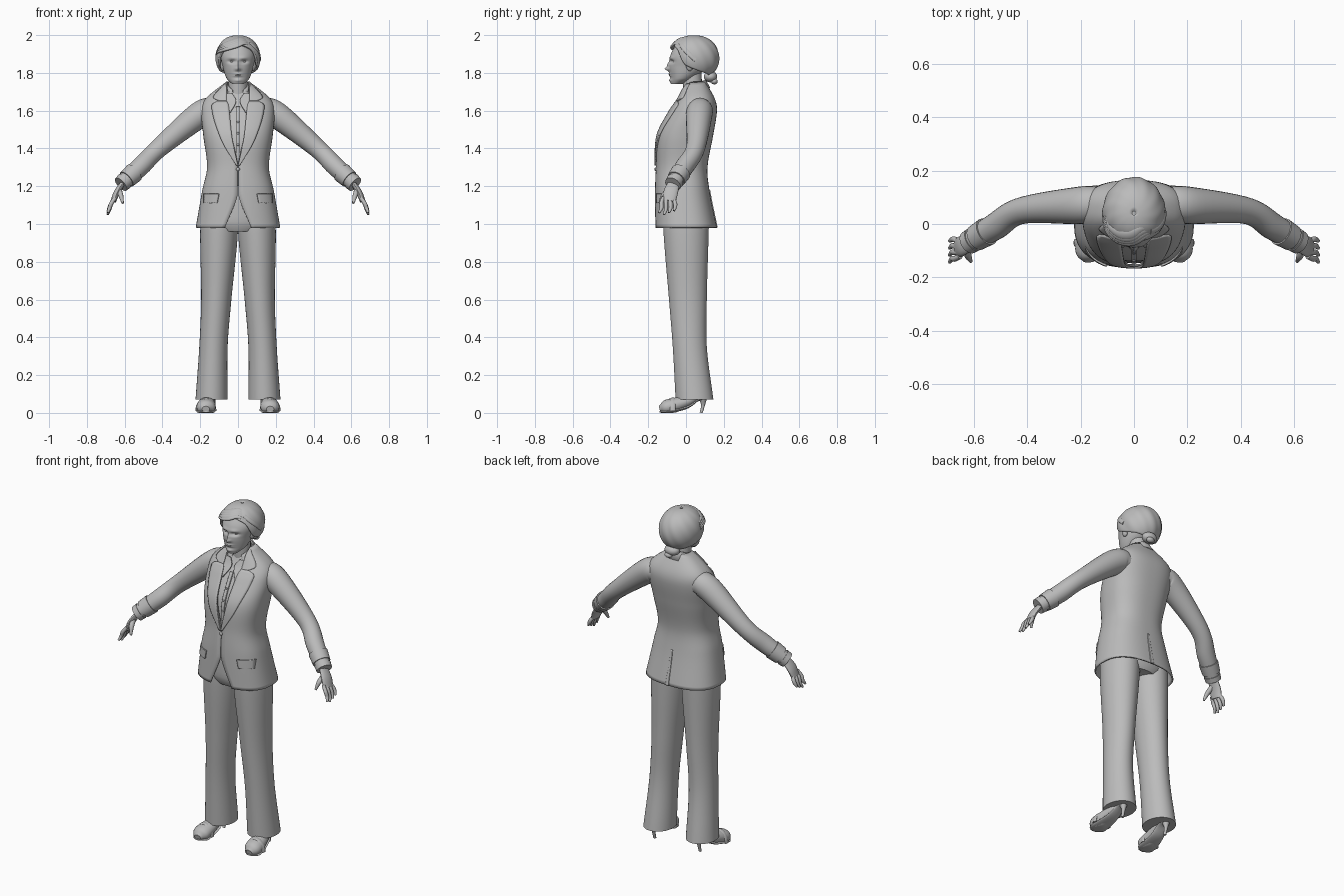
import bpy
import bmesh
from math import sin, cos, asin, sqrt, exp, pi, tau, radians, degrees, copysign
from mathutils import Vector

if "Cube" in bpy.data.objects:
    bpy.data.objects.remove(bpy.data.objects["Cube"])

grey = bpy.data.materials.new("plain_grey")
grey.use_nodes = True
grey.diffuse_color = (0.5, 0.5, 0.5, 1)
grey.node_tree.nodes["Principled BSDF"].inputs["Base Color"].default_value = grey.diffuse_color
parts = []


def steps(start, end, count):
    return [start + (end - start) * k / (count - 1) for k in range(count)]


def curve(rows, key):
    """Smooth value of keyed rows; the first column is the key."""
    last = len(rows) - 1
    key = min(max(key, rows[0][0]), rows[last][0])
    index = max(k for k in range(last) if rows[k][0] <= key)
    here, there = rows[index], rows[index + 1]
    span = there[0] - here[0]
    u = (key - here[0]) / span

    def slope(k, column):
        before, after = rows[max(k - 1, 0)], rows[min(k + 1, last)]
        return span * (after[column] - before[column]) / (after[0] - before[0])

    values = []
    for column in range(1, len(here)):
        leave, arrive = slope(index, column), slope(index + 1, column)
        rise = there[column] - here[column]
        bend = 3 * rise - 2 * leave - arrive
        twist = leave + arrive - 2 * rise
        values.append(here[column] + u * (leave + u * (bend + u * twist)))
    return values


def skin(name, rings, closed=True, caps=True, mirror=False, thickness=0):
    """Skin a list of point rows into one object."""
    mesh_builder = bmesh.new()
    rows = [[mesh_builder.verts.new(point) for point in ring] for ring in rings]
    count = len(rows[0])
    for lower, upper in zip(rows, rows[1:]):
        for k in range(count if closed else count - 1):
            after = (k + 1) % count
            mesh_builder.faces.new((lower[k], lower[after], upper[after], upper[k]))
    if closed and caps:
        mesh_builder.faces.new(rows[0])
        mesh_builder.faces.new(rows[-1])
    bmesh.ops.recalc_face_normals(mesh_builder, faces=mesh_builder.faces)
    mesh = bpy.data.meshes.new(name)
    mesh_builder.to_mesh(mesh)
    mesh_builder.free()
    mesh.materials.append(grey)
    part = bpy.data.objects.new(name, mesh)
    bpy.context.collection.objects.link(part)
    if thickness:
        solidify = part.modifiers.new("thickness", "SOLIDIFY")
        solidify.thickness = thickness
        solidify.offset = 0
    if mirror:
        part.modifiers.new("mirror", "MIRROR")
    parts.append(part)


def oval(cx, cy, z, rx, ry, count=48, power=1, opening=0):
    """Level ring starting at the front, where it may stay open."""
    ring = []
    for k in range(count):
        angle = opening + (tau - 2 * opening) * k / (count - 1 if opening else count)
        across, along = sin(angle), cos(angle)
        ring.append(Vector((cx + rx * copysign(abs(across) ** power, across),
                            cy - ry * copysign(abs(along) ** power, along), z)))
    return ring


def level_rings(rows, count):
    """Rings from rows of height, centre x, centre y, half width, half depth."""
    rings = []
    for z in steps(rows[0][0], rows[-1][0], count):
        cx, cy, rx, ry = curve(rows, z)
        rings.append(oval(cx, cy, z, rx, ry))
    return rings


def tube(name, rows, flat=1, up=(0, 0, 1), floor=0, count=24, sides=20, mirror=True):
    """Tube through rows of x, y, z, radius; flat scales it along up."""
    keyed = [(key, *row) for key, row in enumerate(rows)]
    path = [curve(keyed, key) for key in steps(0, len(rows) - 1, count)]
    rings = []
    for k, (x, y, z, radius) in enumerate(path):
        ahead = Vector(path[min(k + 1, count - 1)][:3]) - Vector(path[max(k - 1, 0)][:3])
        side = ahead.cross(Vector(up)).normalized()
        top = side.cross(ahead).normalized() * flat
        ring = []
        for angle in steps(0, tau, sides + 1)[:-1]:
            point = Vector((x, y, z)) + radius * (side * cos(angle) + top * sin(angle))
            point.z = max(point.z, floor)
            ring.append(point)
        rings.append(ring)
    skin(name, rings, mirror=mirror)


def ball(name, centre, radii, mirror=False):
    x, y, z = centre
    rx, ry, rz = radii
    skin(name, [oval(x, y, z + rz * sin(rise), rx * cos(rise), ry * cos(rise), count=24)
                for rise in steps(-1.5, 1.5, 14)], mirror=mirror)


# Torso shape: height, half width, front, back
TORSO = [(.98, .22, -.16, .16), (1.18, .185, -.16, .12), (1.3, .16, -.155, .11), (1.47, .18, -.145, .14),
         (1.6, .19, -.08, .16), (1.66, .17, -.04, .15), (1.75, .06, 0, .1)]
OPENING = [(.98, .07), (1.16, 0), (1.31, 0), (1.5, .04), (1.75, .06)]
BOXY = .8


def torso_ring(z, inset=0, gap=0):
    rx, front, back = curve(TORSO, z)
    opening = asin(min(gap / rx, .95) ** (1 / BOXY))
    return oval(0, (front + back) / 2, z, rx - inset, (back - front) / 2 - inset, 64, BOXY, opening)


def on_torso(x, z, lift, facing=-1):
    rx, front, back = curve(TORSO, z)
    across = min(abs(x) / rx, .99) ** (1 / BOXY)
    reach = (back - front) / 2 * sqrt(1 - across ** 2) ** BOXY + lift
    return Vector((x, (front + back) / 2 + facing * reach, z))


def patch(name, rows, lift=.008, facing=-1, mirror=True):
    """Cloth piece lying on the torso: rows of height, inner x, outer x."""
    rings = []
    for z in steps(rows[0][0], rows[-1][0], 28):
        inner, outer = curve(rows, z)
        rings.append([on_torso(x, z, lift, facing) for x in steps(inner, outer, 8)])
    skin(name, rings, closed=False, mirror=mirror, thickness=.008)


def neck_band(name, rows, reach, drop):
    """Collar round the back of the neck, falling to the front: rows of radius, height."""
    skin(name, [[Vector((radius * sin(a), .04 + radius * cos(a), z - drop * (a / reach) ** 2))
                 for a in steps(-reach, reach, 36)] for radius, z in rows],
         closed=False, thickness=.007)


# Jacket with an open front
skin("jacket_body", [torso_ring(z, gap=max(curve(OPENING, z)[0], .002))
                     for z in steps(TORSO[0][0], TORSO[-1][0], 44)], closed=False, thickness=.008)
patch("lapel", [(1.31, 0, .01), (1.45, .03, .09), (1.63, .05, .14), (1.65, .06, .1)])
patch("jacket_collar_leaf", [(1.65, .06, .1), (1.67, .06, .13), (1.74, .06, .07)])
patch("pocket_flap", [(1.11, .11, .18), (1.16, .1, .18)])
patch("back_vent", [(.98, 0, .02), (1.18, 0, .01)], lift=.004, facing=1, mirror=False)
ball("jacket_button", on_torso(0, 1.29, .005), (.01, .006, .01))
neck_band("jacket_collar", [(.06, 1.75), (.065, 1.76), (.085, 1.72)], reach=2.3, drop=.07)

# Shirt with placket and pointed collar
skin("shirt_body", [torso_ring(z, inset=.014) for z in steps(1.2, 1.7, 26)])
patch("shirt_placket", [(1.32, -.01, .01), (1.62, -.01, .01)], lift=-.01, mirror=False)
for z in steps(1.42, 1.54, 3):
    ball("shirt_button", on_torso(0, z, -.005), (.006, .004, .006))
patch("shirt_collar_point", [(1.59, .04, .05), (1.65, .01, .06), (1.69, .03, .06)], lift=.001)
neck_band("shirt_collar_band", [(.06, 1.71), (.055, 1.76)], reach=2.6, drop=.05)

# Sleeves, with cuffs that wrap stretches of the same arm
ARM = [(.12, .08, 1.6, .06), (.2, .07, 1.58, .07), (.42, .05, 1.4, .05),
       (.52, -.01, 1.3, .05), (.62, -.07, 1.21, .04)]
tube("sleeve", ARM, count=32, sides=24)
for name, start, end, grow in (("sleeve_cuff", 3.3, 3.7, .006), ("shirt_cuff", 3.8, 4, .004)):
    wrapped = [curve(list(enumerate_row for enumerate_row in ((k, *row) for k, row in enumerate(ARM))), key)
               for key in steps(start, end, 4)]
    tube(name, [(x, y, z, radius + grow) for x, y, z, radius in wrapped], count=6, sides=24)

# Hands: the four fingers fan out from the palm
ACROSS = (.2, 1, -.3)
tube("palm", [(.6, -.06, 1.23, .012), (.64, -.08, 1.17, .016), (.66, -.09, 1.12, .015)],
     flat=2.4, up=ACROSS)
for k, name in enumerate(("index_finger", "middle_finger", "ring_finger", "little_finger")):
    y = -.13 + .024 * k
    length = .07 - .01 * abs(k - 1)
    tube(name, [(.65, y * .7 - .03, 1.14, .01), (.67, y, 1.11, .011), (.68, y, 1.12 - length * .6, .01),
                (.69, y * 1.1, 1.12 - length, .006)], up=ACROSS, sides=12)
tube("thumb", [(.63, -.09, 1.18, .015), (.62, -.12, 1.15, .013), (.61, -.14, 1.11, .006)],
     up=(1, 0, 0), sides=12)

# Trousers
skin("trouser_seat", level_rings([(.96, 0, 0, .14, .11), (1, 0, 0, .19, .13), (1.2, 0, -.01, .16, .12)], 10))
skin("trouser_leg", level_rings([(.07, .14, .045, .085, .1), (.35, .13, .02, .075, .09),
                                 (.6, .115, .01, .08, .1), (.97, .1, 0, .1, .12), (1.1, .1, 0, .09, .12)], 28),
     mirror=True)

# Shoes: the sole follows the underside of the upper
SHOE = [(.17, -.14, .02, .02), (.17, -.1, .03, .05), (.16, 0, .06, .04), (.15, .06, .09, .03), (.15, .1, .09, .02)]
tube("shoe_upper", SHOE, flat=.8)
tube("shoe_sole", [(x, y, max(z - .8 * radius, .007), radius) for x, y, z, radius in SHOE], flat=.2)
tube("shoe_heel", [(.15, .09, .07, .02), (.15, .09, .04, .01), (.15, .08, 0, .008)], up=(0, 1, 0))
tube("shoe_strap", [(.17 + .05 * cos(a), -.07, .01 + .065 * sin(a), .006) for a in steps(0, pi, 9)],
     flat=2.4, up=(0, 1, 0))

# Neck and head; dents and bulges give x, height, spread sideways, spread up, depth
tube("neck", [(0, .04, 1.6, .05), (0, .03, 1.85, .05)], up=(0, 1, 0), mirror=False)
HEAD = [(1.74, 0, -.05, .03, .03), (1.77, 0, -.02, .06, .06), (1.83, 0, .01, .08, .1),
        (1.9, 0, .02, .09, .1), (1.97, 0, .03, .05, .07)]
EYE, BROW, BRIDGE = (.03, 1.86, .02, .01, -.015), (.03, 1.88, .02, .01, .005), (0, 1.84, .01, .02, .01)
NOSE, LIPS, MOUTH = (0, 1.82, .01, .01, .02), (0, 1.79, .02, .01, .01), (0, 1.79, .02, .002, -.006)
CHIN = (0, 1.76, .02, .01, .01)
face = level_rings(HEAD, 80)
for point in (point for ring in face for point in ring if point.y < 0):
    point.y -= sum(depth * exp(-((abs(point.x) - x) / wide) ** 2 - ((point.z - z) / tall) ** 2)
                   for x, z, wide, tall, depth in (EYE, BROW, BRIDGE, NOSE, LIPS, MOUTH, CHIN))
skin("head", face)
ball("eye", (.03, -.06, 1.86), (.015, .01, .008), mirror=True)
ball("ear", (.08, .02, 1.84), (.014, .02, .03), mirror=True)


def scalp(turn, rise, lift=0):
    """Point on the hair; turn runs from the front, both in degrees."""
    turn, rise = radians(turn), radians(rise)
    ridge = 1 + lift + .012 * sin(11 * turn + 5 * rise) * cos(rise)
    reach = ridge * max(cos(rise), 0) ** .85
    depth = .12 if cos(turn) > 0 else .13
    return Vector((.112 * reach * sin(turn), .04 - depth * reach * cos(turn), 1.88 + .113 * sin(rise)))


# Hair: a combed cap down to the hairline, locks from a side parting, a knot at the nape
HAIRLINE = [(0, 40), (45, 20), (70, -20), (180, -60)]
hair = []
for down in steps(0, 1, 26):
    hair.append([])
    for turn in steps(-180, 180, 97)[:-1]:
        low = curve(HAIRLINE, abs(turn))[0]
        hair[-1].append(scalp(turn, 88 + (low - 88) * down))
skin("hair_cap", hair, caps=False, thickness=.012)
for k in range(4):
    lock = [scalp(turn, 44 + 6 * k - abs(turn - 20) / 3, lift=.02) for turn in steps(45, -85, 6)]
    tube("fringe_lock", [(*point, .008 + .014 * sin(pi * u)) for point, u in zip(lock, steps(0, 1, 6))],
         flat=.5, up=(0, -.5, 1), mirror=False)
side_lock = [scalp(turn, 90 - turn, lift=.02) for turn in steps(45, 95, 5)]
tube("side_lock", [(*point, .014) for point in side_lock], flat=.5, up=(1, -.5, 1), mirror=False)
ball("hair_knot", (0, .13, 1.78), (.045, .035, .03))
ball("hair_knot_end", (.01, .15, 1.755), (.024, .018, .016))

# Smooth shading that keeps the cloth edges crisp
bpy.ops.object.select_all(action="DESELECT")
for part in parts:
    part.select_set(True)
bpy.context.view_layer.objects.active = parts[0]
bpy.ops.object.shade_smooth_by_angle(angle=radians(40))
